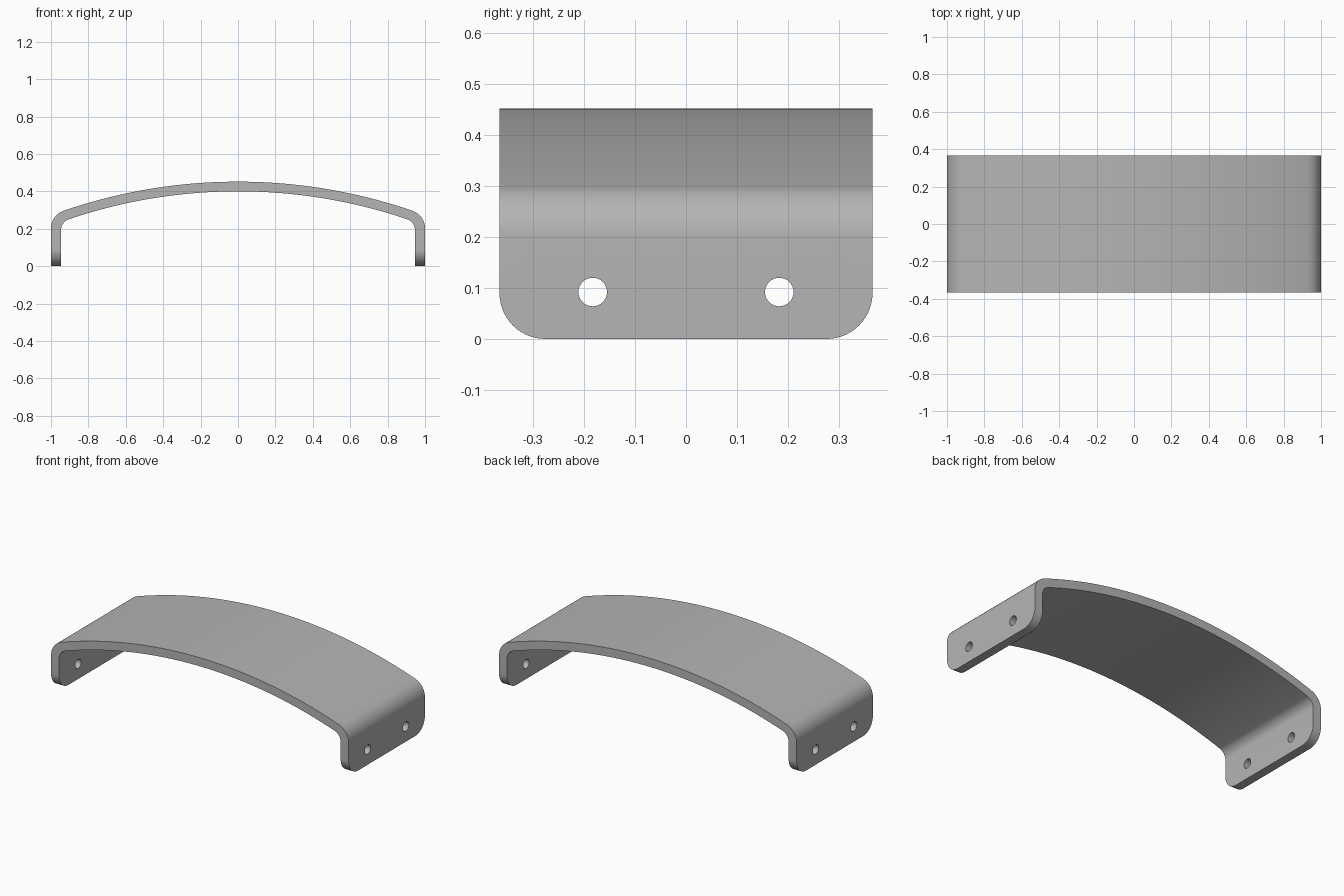
import bpy, bmesh, math
from mathutils import Vector

cube = bpy.data.objects.get("Cube")
if cube:
    bpy.data.objects.remove(cube)

HALF_WIDTH = 0.366
TOP = 0.452
THICK = 0.054
CROWN_R = 2.87

metal = bpy.data.materials.new("light_grey_metal")
metal.use_nodes = True
grey = (0.46, 0.46, 0.46, 1)
metal.diffuse_color = grey
metal.node_tree.nodes["Principled BSDF"].inputs["Base Color"].default_value = grey


def arc(cx, cy, r, a0, a1, n):
    return [(cx + r * math.cos(a0 + (a1 - a0) * i / n),
             cy + r * math.sin(a0 + (a1 - a0) * i / n)) for i in range(n + 1)]


def prism(name, outline, to_3d, offset):
    """Extrude a flat outline along offset, centred on the origin."""
    bm = bmesh.new()
    face = bm.faces.new([bm.verts.new(to_3d(*p) - offset / 2) for p in outline])
    new = bmesh.ops.extrude_face_region(bm, geom=[face])["geom"]
    bmesh.ops.translate(bm, vec=offset,
                        verts=[v for v in new if isinstance(v, bmesh.types.BMVert)])
    bmesh.ops.recalc_face_normals(bm, faces=bm.faces)
    mesh = bpy.data.meshes.new(name)
    bm.to_mesh(mesh)
    bm.free()
    mesh.materials.append(metal)
    obj = bpy.data.objects.new(name, mesh)
    bpy.context.collection.objects.link(obj)
    return obj


def arch_line(x_side, top, crown_r, bend_r):
    """Leg, bend, crown, bend and leg as one tangent line, from +x to -x."""
    zc = top - crown_r
    bx = x_side - bend_r
    reach = crown_r - bend_r
    bz = zc + math.sqrt(reach ** 2 - bx ** 2)
    tilt = math.acos(bx / reach)
    right = [(x_side, -0.1)] + arc(bx, bz, bend_r, 0, tilt, 14)
    crown = arc(0, zc, crown_r, tilt, math.pi - tilt, 48)[1:-1]
    return right + crown + [(-x, z) for x, z in reversed(right)]


# Curved strap with two turned-down legs
outer = arch_line(1.0, TOP, CROWN_R, 0.1)
inner = arch_line(1.0 - THICK, TOP - 0.052, CROWN_R - 0.052, 0.06)
bracket = prism("curved_bracket", outer + inner[::-1],
                lambda x, z: Vector((x, 0, z)), Vector((0, 1, 0)))

# Side outline that trims the width and rounds the leg corners
corner = 0.09
left = arc(HALF_WIDTH - corner, corner, corner, -math.pi / 2, 0, 14) + [(HALF_WIDTH, 0.6)]
outline = left + [(-y, z) for y, z in reversed(left)]
across = Vector((3, 0, 0))
side = lambda y, z: Vector((0, y, z))
cutters = [(prism("side_trim", outline, side, across), 'INTERSECT')]

# Two bolt holes through each leg
for label, y in (("front", -0.183), ("back", 0.183)):
    ring = arc(y, 0.092, 0.028, 0, math.tau, 32)[:-1]
    cutters.append((prism(label + "_hole_cutter", ring, side, across), 'DIFFERENCE'))

bpy.ops.object.select_all(action='DESELECT')
bpy.context.view_layer.objects.active = bracket
bracket.select_set(True)
for cutter, operation in cutters:
    cutter.hide_render = True
    mod = bracket.modifiers.new(cutter.name, 'BOOLEAN')
    mod.operation = operation
    mod.solver = 'EXACT'
    mod.object = cutter
    bpy.ops.object.modifier_apply(modifier=mod.name)
    bpy.data.objects.remove(cutter)

bpy.ops.object.shade_smooth_by_angle(angle=math.radians(30))
